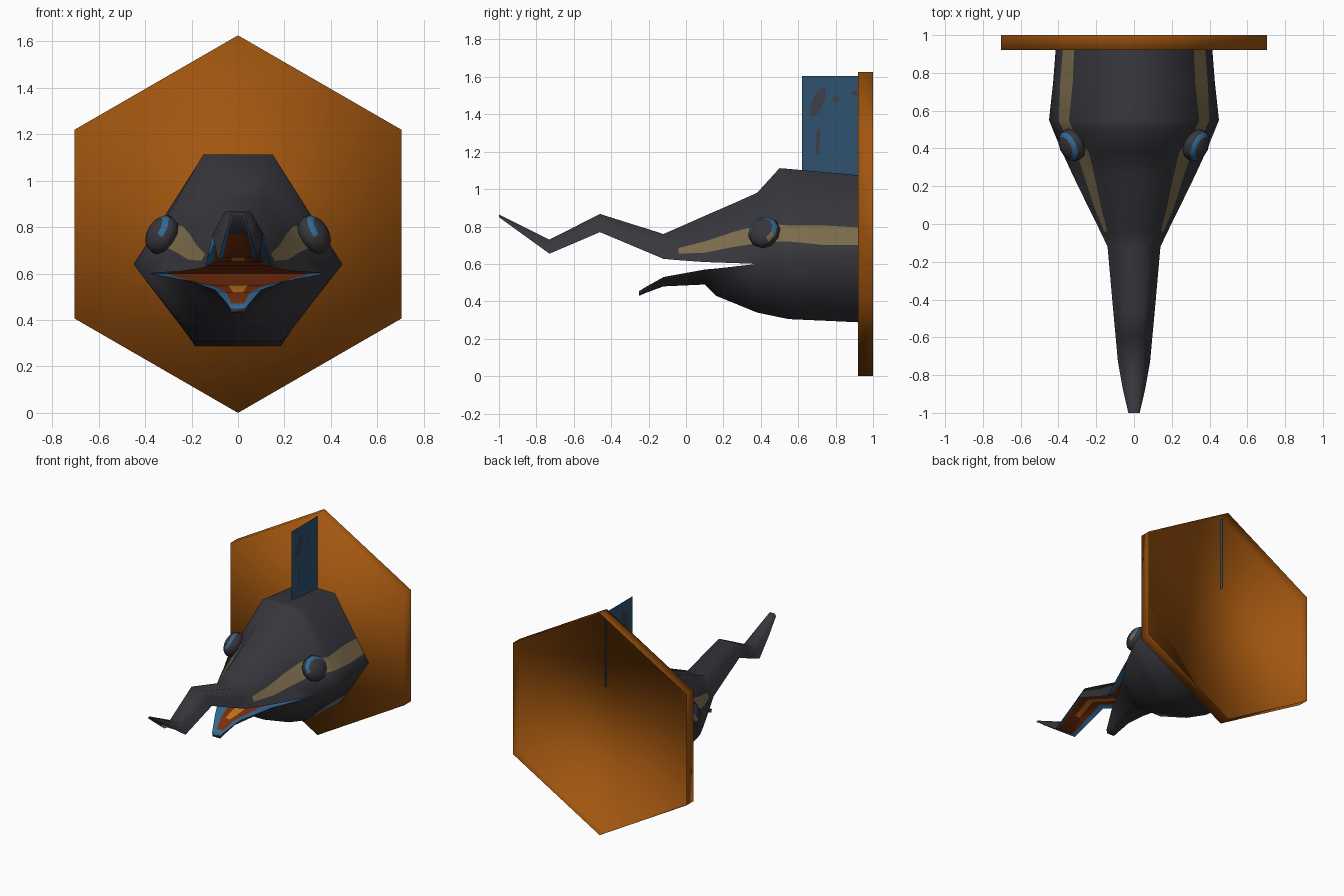
import bpy, bmesh, math
from mathutils import Vector, Matrix

if "Cube" in bpy.data.objects:
    bpy.data.objects.remove(bpy.data.objects["Cube"])


def mat(name, r, g, b):
    m = bpy.data.materials.new(name)
    lin = [((c / 255 + 0.055) / 1.055) ** 2.4 for c in (r, g, b)]
    m.diffuse_color = (*lin, 1)
    m.use_nodes = True
    m.node_tree.nodes["Principled BSDF"].inputs["Base Color"].default_value = m.diffuse_color
    return m


MATS = [mat("charcoal", 55, 54, 60), mat("blue", 50, 105, 148), mat("tan", 124, 108, 76),
        mat("rust", 122, 48, 14), mat("orange", 196, 118, 30), mat("wood_orange", 162, 86, 15),
        mat("crest_blue", 46, 82, 112), mat("spot_brown", 62, 62, 72)]
CHARCOAL, BLUE, TAN, RUST, ORANGE, WOOD, CREST, SPOT = range(8)


def finish(bm, name, angle=None, recalc=True):
    if recalc:
        bmesh.ops.recalc_face_normals(bm, faces=bm.faces)
    me = bpy.data.meshes.new(name)
    bm.to_mesh(me)
    bm.free()
    for m in MATS:
        me.materials.append(m)
    ob = bpy.data.objects.new(name, me)
    bpy.context.collection.objects.link(ob)
    if angle:
        bpy.ops.object.select_all(action='DESELECT')
        ob.select_set(True)
        bpy.context.view_layer.objects.active = ob
        bpy.ops.object.shade_smooth_by_angle(angle=math.radians(angle))
    return ob


def loft(bm, sections, colour, inner):
    """Skin half sections (y, [(x, z)...]) mirrored across x; no inner faces behind the mouth."""
    rings = []
    for y, half in sections:
        pts = half + [(-x, z) for x, z in reversed(half)]
        rings.append([bm.verts.new((x, y, z)) for x, z in pts])
    n, h = len(rings[0]), len(sections[0][1])
    for a, b in zip(rings, rings[1:]):
        for i in range(n):
            j = (i + 1) % n
            k = i if i < h else (n - 2 - i if i < n - 1 else -1)
            y = (a[i].co.y + b[i].co.y) / 2
            if k >= inner and y > .38:
                continue
            f = bm.faces.new((a[i], a[j], b[j], b[i]))
            f.material_index = colour(k, y)
    bm.faces.new(rings[0])


head = bmesh.new()

# upper head and beak: y, edge x, edge z, top x, top z, stripe low z, stripe high z
UPPER = [(-1.0, .03, .85, .02, .865, 0, 0), (-.88, .058, .763, .03, .805, 0, 0),
         (-.73, .085, .655, .04, .73, 0, 0), (-.6, .097, .71, .047, .796, 0, 0),
         (-.46, .11, .77, .055, .867, 0, 0), (-.12, .14, .627, .07, .76, 0, 0),
         (-.04, .178, .62, .08, .795, .655, .685), (.1, .247, .61, .09, .857, .66, .72),
         (.25, .32, .605, .105, .922, .69, .77), (.38, .38, .60, .12, .98, .71, .805),
         (.50, .43, .63, .15, 1.112, .72, .81), (.55, .45, .64, .15, 1.108, .72, .805),
         (.75, .428, .64, .145, 1.09, .70, .805), (.92, .415, .64, .14, 1.075, .70, .795)]
upper = []
for y, w, zb, wt, zt, lo, hi in UPPER:
    if not lo:
        lo, hi = zb + .3 * (zt - zb), zb + .5 * (zt - zb)
    side = lambda z: (w + (wt - w) * (z - zb) / (zt - zb), z)
    d = min(.025, .2 * (zt - zb)) if y < .38 else 0
    lip = .75 if y < .38 else .8
    upper.append((y, [(wt, zt), side(hi), side(lo), (w, zb), (lip * w, zb + d), (.2 * w, zb + d)]))


def upper_colour(k, y):
    if k == 1 and y > -.05:
        return TAN
    if k >= 4 and y < -.88:
        return CHARCOAL
    if k == 5:
        return ORANGE if -.6 < y < -.12 else RUST
    return {3: BLUE, 4: RUST}.get(k, CHARCOAL)


loft(head, upper, upper_colour, 3)

# lower jaw and throat: y, rim x, rim z, bottom x, bottom z, lip fraction
LOWER = [(-.25, .035, .455, .03, .43, .5), (-.21, .055, .48, .037, .447, .5),
         (-.12, .10, .53, .05, .48, .5), (.1, .21, .57, .08, .49, .55),
         (.16, .245, .575, .10, .43, .6), (.38, .38, .60, .15, .34, .8),
         (.50, .43, .63, .18, .315, .8), (.55, .45, .64, .19, .305, .8),
         (.75, .428, .64, .187, .296, .8), (.92, .415, .64, .185, .288, .8)]
lower = []
for y, w, zr, wb, zb, lip in LOWER:
    d = min(.025, .25 * (zr - zb)) if y < .38 else 0
    lower.append((y, [(wb, zb), (w, zr), (lip * w, zr - d), (.2 * w, zr - d)]))


def lower_colour(k, y):
    if k > 0 and y < -.21:
        return BLUE
    if k == 3:
        return ORANGE if -.12 < y < .14 else RUST
    return {1: BLUE, 2: RUST}.get(k, CHARCOAL)


loft(head, lower, lower_colour, 1)
bmesh.ops.remove_doubles(head, verts=head.verts, dist=.0005)
finish(head, "head_and_jaws", 100)

# flattened eyes facing out, forward and up, with a blue upper ring
for s, name in ((1, "eye_right"), (-1, "eye_left")):
    axis = Vector((s * .8, -.35, .48)).normalized()
    rot = axis.to_track_quat('Z', 'Y').to_matrix().to_4x4()
    bm = bmesh.new()
    bmesh.ops.create_uvsphere(bm, u_segments=10, v_segments=8, radius=1)
    for f in bm.faces:
        c = f.calc_center_median()
        d = rot @ Vector((c.x, c.y, 0))
        f.material_index = CHARCOAL
        if .35 < c.z < .7:
            f.material_index = BLUE if d.z > -.1 else (TAN if d.y > .2 else CHARCOAL)
    M = Matrix.Translation((s * .328, .418, .768)) @ rot @ Matrix.Diagonal((.09, .09, .06, 1))
    bmesh.ops.transform(bm, matrix=M, verts=bm.verts)
    finish(bm, name, 60)

# hexagonal wall plaque, hollow and open at the back
bm = bmesh.new()
R = .813
hexagon = [(R * math.sin(i * math.pi / 3), R + R * math.cos(i * math.pi / 3)) for i in range(6)]
front = [bm.verts.new((x, .92, z)) for x, z in hexagon]
back = [bm.verts.new((x, 1, z)) for x, z in hexagon]
bm.faces.new(reversed(front))
for i in range(6):
    j = (i + 1) % 6
    bm.faces.new((front[i], front[j], back[j], back[i]))
bmesh.ops.recalc_face_normals(bm, faces=bm.faces)
if next(f for f in bm.faces if len(f.verts) == 6).normal.y > 0:
    bmesh.ops.reverse_faces(bm, faces=bm.faces)
for f in bm.faces:
    f.material_index = WOOD
finish(bm, "wall_plaque", 180, recalc=False)

# flat upright crest, poking slightly through the plaque
bm = bmesh.new()
f = bm.faces.new([bm.verts.new((0, y, z)) for y, z in
                  ((.62, 1.06), (.94, 1.06), (.94, 1.605), (.62, 1.605))])
f.material_index = CREST
finish(bm, "crest", recalc=False)

# crest spots on both sides: y, z, half width, half height, tilt
bm = bmesh.new()
for y, z, a, b, tilt in ((.705, 1.465, .03, .085, -.4), (.705, 1.255, .011, .075, -.05),
                         (.80, 1.48, .018, .015, 0), (.90, 1.513, .018, .012, 0)):
    for x in (-.003, .003):
        pts = []
        for i in range(10):
            t = i * math.tau / 10 * (1 if x > 0 else -1)
            u, v = a * math.cos(t), b * math.sin(t)
            pts.append(bm.verts.new((x, y + u * math.cos(tilt) - v * math.sin(tilt),
                                     z + u * math.sin(tilt) + v * math.cos(tilt))))
        bm.faces.new(pts).material_index = SPOT
finish(bm, "crest_spots", recalc=False)
